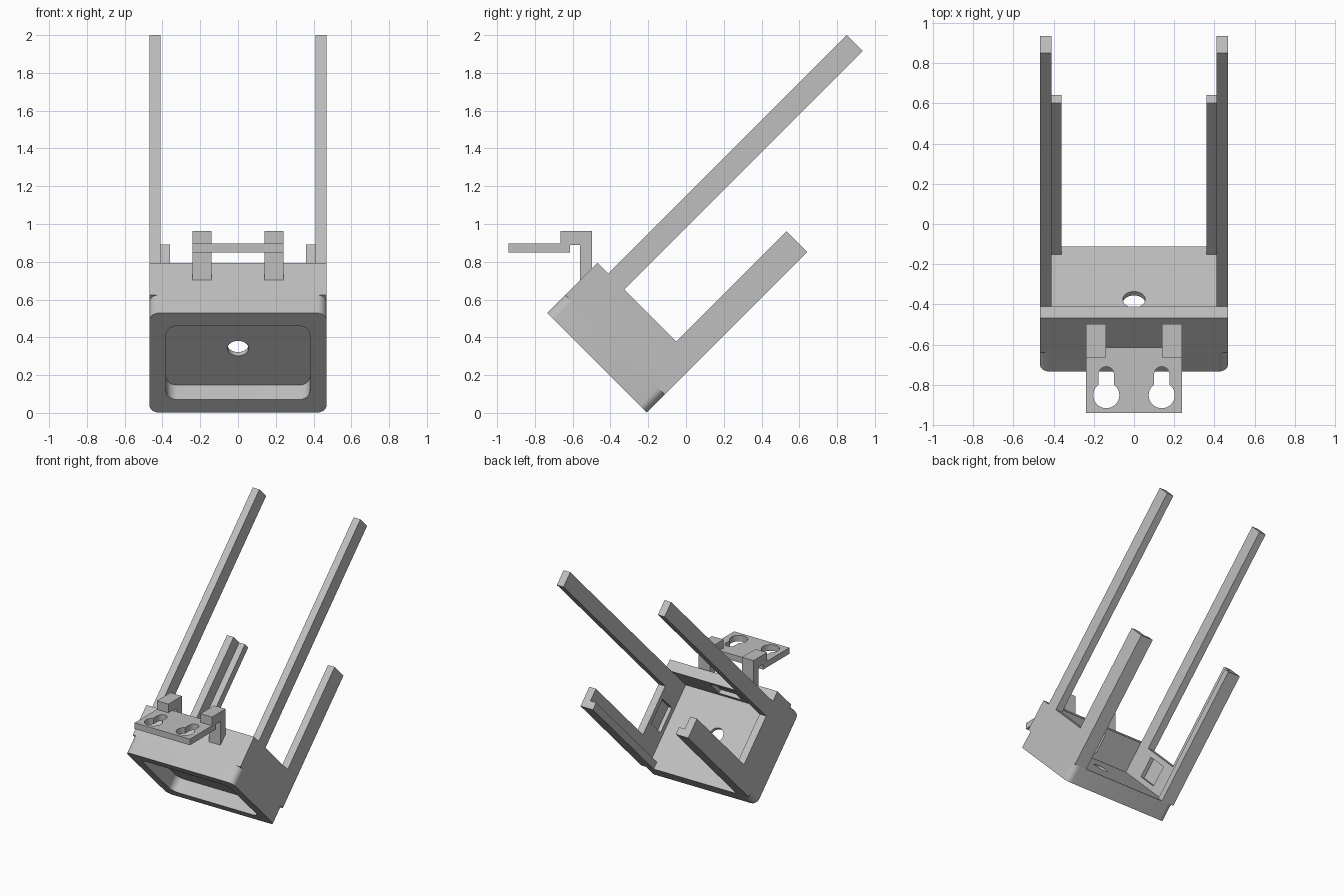
import bpy, bmesh
from math import sin, cos, pi, radians

if "Cube" in bpy.data.objects:
    bpy.data.objects.remove(bpy.data.objects["Cube"])

grey = bpy.data.materials.new("matte_grey")
grey.use_nodes = True
colour = (0.52, 0.52, 0.52, 1)
grey.diffuse_color = colour
grey.node_tree.nodes["Principled BSDF"].inputs["Base Color"].default_value = colour

TILT = radians(45)


def rect(x0, x1, y0, y1):
    return [(x0, y0), (x1, y0), (x1, y1), (x0, y1)]


def rounded(cx, cy, hw, hh, r, seg=8):
    """Rounded rectangle outline; a circle when r equals both half sizes."""
    pts = []
    for q, (sx, sy) in enumerate([(1, 1), (-1, 1), (-1, -1), (1, -1)]):
        for i in range(seg + 1):
            a = (q + i / seg) * pi / 2
            p = (cx + sx * (hw - r) + r * cos(a), cy + sy * (hh - r) + r * sin(a))
            if all(abs(p[0] - o[0]) + abs(p[1] - o[1]) > 1e-5 for o in pts):
                pts.append(p)
    return pts


def prism(name, pts, axis, lo, hi, tilt=0.0):
    """Extrude an outline along an axis; tilted parts turn about x."""
    place = {"x": lambda a, b, h: (h, a, b),
             "y": lambda a, b, h: (a, h, b),
             "z": lambda a, b, h: (a, b, h)}[axis]
    bm = bmesh.new()
    ends = [[bm.verts.new(place(a, b, h)) for a, b in pts] for h in (lo, hi)]
    bm.faces.new(ends[0])
    bm.faces.new(ends[1])
    n = len(pts)
    for i in range(n):
        j = (i + 1) % n
        bm.faces.new((ends[0][i], ends[0][j], ends[1][j], ends[1][i]))
    bmesh.ops.recalc_face_normals(bm, faces=bm.faces)
    mesh = bpy.data.meshes.new(name)
    bm.to_mesh(mesh)
    bm.free()
    mesh.materials.append(grey)
    ob = bpy.data.objects.new(name, mesh)
    ob.rotation_euler.x = tilt
    bpy.context.collection.objects.link(ob)
    return ob


def cut(ob, cutters):
    """Subtract the cutters, bake the result and drop them."""
    for c in cutters:
        c.hide_render = True
        m = ob.modifiers.new("cut", "BOOLEAN")
        m.operation, m.solver, m.object = "DIFFERENCE", "EXACT", c
    bpy.context.view_layer.update()
    dg = bpy.context.evaluated_depsgraph_get()
    mesh = bpy.data.meshes.new_from_object(ob.evaluated_get(dg))
    ob.modifiers.clear()
    ob.data = mesh
    for c in cutters:
        bpy.data.objects.remove(c)


def smooth(ob):
    bpy.ops.object.select_all(action="DESELECT")
    ob.select_set(True)
    bpy.context.view_layer.objects.active = ob
    bpy.ops.object.shade_smooth_by_angle(angle=radians(30))


# Main sizes, in the tilted frame: x across, y along the arms, z up the front
W, IN, LIP = 0.468, 0.41, 0.36
FRONT, FLOOR, BACK = -0.146, -0.01, 0.231
LOW, HIGH, TOP = 0.149, 0.812, 0.893
MID = (LOW + TOP) / 2

# Rounded front block with its pocket and centre hole
front_block = prism("front_block", rounded(0, MID, W, (TOP - LOW) / 2, 0.05),
                    "y", FRONT, FLOOR, TILT)
cut(front_block, [
    prism("pocket_cutter", rounded(0, MID, 0.38, 0.276, 0.06), "y", FRONT - 0.1, -0.038, TILT),
    prism("hole_cutter", rounded(0, MID, 0.056, 0.056, 0.056), "y", FRONT, BACK, TILT)])
smooth(front_block)

# Top wall of the rear cavity, with a shallow square recess inside
top_wall = prism("top_wall", rect(-W, W, HIGH, TOP), "y", FLOOR, BACK, TILT)
cut(top_wall, [prism("recess_cutter", rect(-0.1, 0.1, HIGH - 0.1, HIGH + 0.03),
                     "y", 0.03, 0.19, TILT)])

for side, s in (("right", -1), ("left", 1)):
    def bar(name, x0, x1, v0, v1, u0, u1):
        return prism(f"{side}_{name}", rect(s * x0, s * x1, v0, v1), "y", u0, u1, TILT)

    # Side wall with a square recess on the inside
    wall = bar("side_wall", IN, W, LOW, HIGH, FLOOR, BACK)
    cut(wall, [bar("recess_cutter", IN - 0.1, IN + 0.03, 0.41, 0.61, 0.03, 0.19)])

    # Long upper arm, and short lower arm with an inner ledge
    bar("long_arm", IN, W, 0.694, HIGH, BACK, 2.016)
    bar("short_arm", IN, W, LOW, 0.304, BACK, 1.056)
    bar("short_arm_ledge", LIP, IN, LOW, 0.206, FLOOR, 1.056)

    # Hook that carries the hanging plate
    hook = [(-0.665, 0.848), (-0.615, 0.848), (-0.615, 0.89), (-0.56, 0.89),
            (-0.56, 0.69), (-0.497, 0.75), (-0.497, 0.964), (-0.665, 0.964)]
    prism(f"{side}_hook", hook, "x", s * 0.14, s * 0.24)

# Hanging plate with two keyholes
plate = prism("hanging_plate", rect(-0.24, 0.24, -0.94, -0.615), "z", 0.848, 0.896)
keyholes = []
for s in (-1, 1):
    keyholes += [
        prism("round_cutter", rounded(s * 0.138, -0.852, 0.065, 0.065, 0.065), "z", 0.8, 0.95),
        prism("slot_cutter", rounded(s * 0.138, -0.78, 0.038, 0.07, 0.038), "z", 0.79, 0.96)]
cut(plate, keyholes)
smooth(plate)
